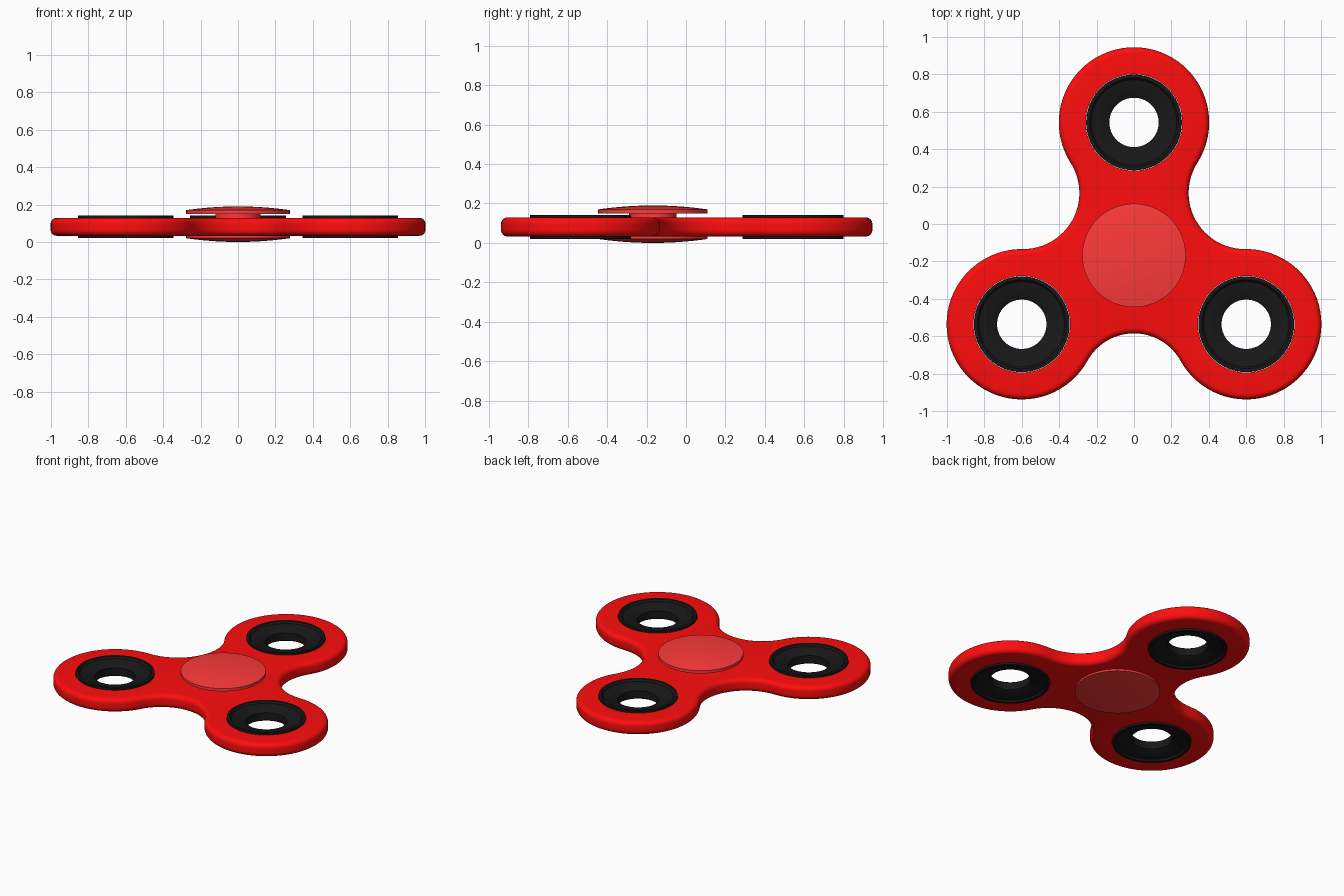
import bpy, bmesh, math
from mathutils import Vector

if "Cube" in bpy.data.objects:
    bpy.data.objects.remove(bpy.data.objects["Cube"])

HUB = Vector((0, -0.168))
LOBES = [Vector((0, 0.543)), Vector((-0.60, -0.536)), Vector((0.60, -0.536))]
FILLETS = [0.30, 0.284, 0.30]        # concave radius after each lobe
LOBE_R, HOLE_R = 0.402, 0.258
Z0, Z1, ROUND = 0.033, 0.129, 0.032


def polar(r, a, c=HUB):
    return Vector((c.x + r * math.cos(a), c.y + r * math.sin(a)))


def material(name, color):
    m = bpy.data.materials.new(name)
    m.diffuse_color = (*color, 1)
    m.use_nodes = True
    m.node_tree.nodes["Principled BSDF"].inputs["Base Color"].default_value = m.diffuse_color
    return m


RED = material("red", (1.0, 0.004, 0.004))
CAP_RED = material("cap_red", (1.0, 0.042, 0.042))
BLACK = material("black", (0.009, 0.009, 0.009))


def finish(name, bm, mat):
    bmesh.ops.recalc_face_normals(bm, faces=bm.faces)
    me = bpy.data.meshes.new(name)
    bm.to_mesh(me)
    bm.free()
    ob = bpy.data.objects.new(name, me)
    bpy.context.collection.objects.link(ob)
    me.materials.append(mat)
    bpy.ops.object.select_all(action='DESELECT')
    ob.select_set(True)
    bpy.context.view_layer.objects.active = ob
    bpy.ops.object.shade_smooth_by_angle(angle=math.radians(35))
    return ob


def add_loop(bm, pts, z):
    return [bm.verts.new((p.x, p.y, z)) for p in pts]


def bridge(bm, a, b):
    n = len(a)
    for i in range(n):
        j = (i + 1) % n
        bm.faces.new((a[i], a[j], b[j], b[i]))


def angle(v):
    return math.atan2(v.y, v.x)


def fillet_centre(i):
    """Centre of the concave arc tangent to lobe i and the next lobe."""
    a, b = LOBES[i], LOBES[(i + 1) % 3]
    side = b - a
    out = Vector((side.y, -side.x)).normalized()
    return (a + b) / 2 + out * math.sqrt((LOBE_R + FILLETS[i]) ** 2 - (side.length / 2) ** 2)


def outline(inset):
    """Three round lobes joined by tangent concave arcs, offset inwards."""
    pts = []
    for i, c in enumerate(LOBES):
        f_prev, f = fillet_centre((i + 2) % 3), fillet_centre(i)
        a0 = angle(f_prev - c)
        sweep = (angle(f - c) - a0) % (2 * math.pi)
        pts += [polar(LOBE_R - inset, a0 + sweep * k / 48, c) for k in range(49)]
        a0 = angle(c - f)
        sweep = (angle(LOBES[(i + 1) % 3] - f) - a0 + math.pi) % (2 * math.pi) - math.pi
        pts += [polar(FILLETS[i] + inset, a0 + sweep * k / 24, f) for k in range(1, 24)]
    return pts


def lathe(name, profile, center, mat, closed=False, n=64):
    """Spin an (r, z) profile about a vertical axis; r = 0 ends become fans."""
    bm = bmesh.new()
    rows = []
    for r, z in profile:
        if r == 0:
            rows.append([bm.verts.new((center.x, center.y, z))])
        else:
            rows.append(add_loop(bm, [polar(r, 2 * math.pi * i / n, center) for i in range(n)], z))
    pairs = list(zip(rows, rows[1:])) + ([(rows[-1], rows[0])] if closed else [])
    for a, b in pairs:
        if len(a) == 1 or len(b) == 1:
            tip, ring = (a[0], b) if len(a) == 1 else (b[0], a)
            for i in range(n):
                bm.faces.new((tip, ring[i], ring[(i + 1) % n]))
        else:
            bridge(bm, a, b)
    return finish(name, bm, mat)


# Three-lobed body with rounded rim and three through holes
bm = bmesh.new()
arc = [math.pi / 2 * i / 6 for i in range(7)]
section = [(ROUND * (1 - math.sin(t)), Z0 + ROUND * (1 - math.cos(t))) for t in arc]
section += [(o, Z0 + Z1 - z) for o, z in reversed(section)]
layers = [add_loop(bm, outline(o), z) for o, z in section]
for a, b in zip(layers, layers[1:]):
    bridge(bm, a, b)
bottom, top = [layers[0]], [layers[-1]]
for c in LOBES:
    circle = [polar(HOLE_R, 2 * math.pi * i / 64, c) for i in range(64)]
    lo, hi = add_loop(bm, circle, Z0), add_loop(bm, circle, Z1)
    bridge(bm, lo, hi)
    bottom.append(lo)
    top.append(hi)
for loops in (bottom, top):
    edges = [bm.edges.get((l[i - 1], l[i])) for l in loops for i in range(len(l))]
    bmesh.ops.triangle_fill(bm, edges=edges, use_beauty=True, normal=(0, 0, 1))
finish("body", bm, RED)

# Black weight rings in the lobes, dished slightly towards the bore
upper = [(0.256, 0.142), (0.238, 0.142), (0.228, 0.130), (0.147, 0.118), (0.132, 0.108)]
ring = upper + [(r, Z0 + Z1 - z) for r, z in reversed(upper)]
for i, c in enumerate(LOBES):
    lathe(f"weight_ring_{i + 1}", ring, c, BLACK, closed=True)

# Domed finger caps on short stems, the lower one sitting closer to the body
dome = [(0.277 * i / 8, 0.19 - 0.02 * (i / 8) ** 2) for i in range(9)]
cap = dome + [(0.277, 0.150), (0.12, 0.150), (0.12, 0.115), (0, 0.115)]
lathe("top_cap", cap, HUB, CAP_RED)
lathe("bottom_cap", [(r, 0.19 - z) for r, z in cap], HUB, CAP_RED)
